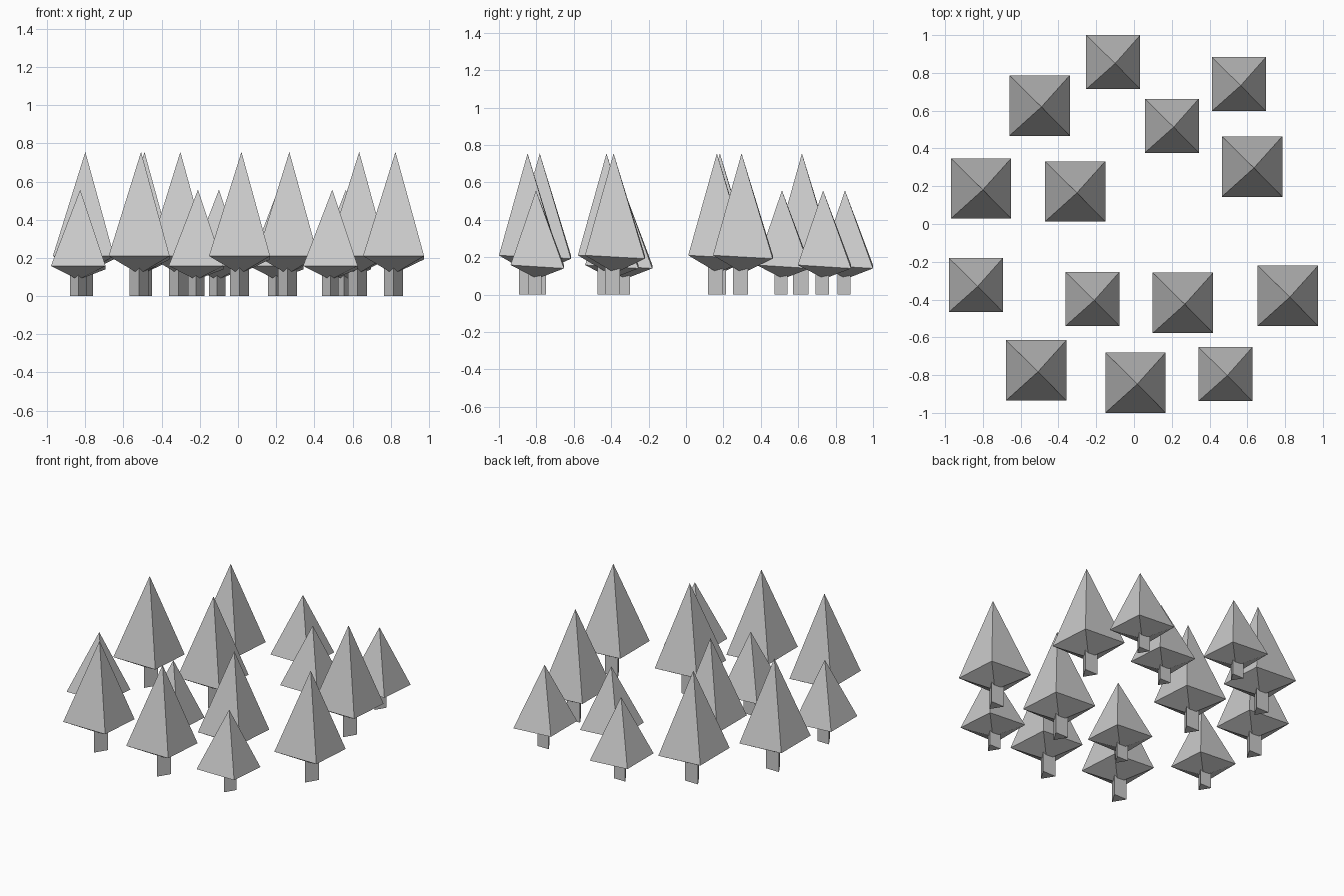
import bpy
import bmesh

cube = bpy.data.objects.get("Cube")
if cube:
    bpy.data.objects.remove(cube, do_unlink=True)

grey = bpy.data.materials.new("plain_grey")
grey.use_nodes = True
COLOUR = (0.6, 0.6, 0.6, 1)
grey.diffuse_color = COLOUR
grey.node_tree.nodes["Principled BSDF"].inputs["Base Color"].default_value = COLOUR


def make_mesh(name, build):
    mesh = bpy.data.meshes.new(name)
    bm = bmesh.new()
    build(bm)
    bmesh.ops.recalc_face_normals(bm, faces=bm.faces)
    bm.to_mesh(mesh)
    bm.free()
    mesh.materials.append(grey)
    return mesh


def crown(half, rim, tip, keel):
    """Four-sided crown with a drooping back corner and a tapered underside."""
    def build(bm):
        corners = [bm.verts.new((sx * half, sy * half, rim - (0.018 if sx + sy > 1 else 0)))
                   for sx, sy in ((-1, -1), (1, -1), (1, 1), (-1, 1))]
        top = bm.verts.new((0.01, -0.007, tip))
        bottom = bm.verts.new((0, 0, keel))
        for i in range(4):
            a, b = corners[i], corners[(i + 1) % 4]
            bm.faces.new((a, b, top))
            bm.faces.new((b, a, bottom))
    return build


def trunk(radius, height):
    """Three-sided trunk with one edge to the front."""
    def build(bm):
        ring = [bm.verts.new((x * radius, y * radius, 0))
                for x, y in ((0, -1), (0.92, 0.5), (-0.92, 0.5))]
        base = bm.faces.new(ring)
        ext = bmesh.ops.extrude_face_region(bm, geom=[base], use_keep_orig=True)
        verts = [v for v in ext["geom"] if isinstance(v, bmesh.types.BMVert)]
        bmesh.ops.translate(bm, verts=verts, vec=(0, 0, height))
    return build


# Two tree sizes, each with shared crown and trunk meshes
PARTS = {
    "large": (make_mesh("large_crown", crown(0.16, 0.21, 0.755, 0.115)),
              make_mesh("large_trunk", trunk(0.054, 0.17))),
    "small": (make_mesh("small_crown", crown(0.143, 0.158, 0.557, 0.085)),
              make_mesh("small_trunk", trunk(0.047, 0.125))),
}

# Where each tree stands
SPOTS = {
    "large": [(-0.50, 0.627), (0.625, 0.304), (-0.81, 0.188), (-0.312, 0.172),
              (0.259, -0.418), (0.815, -0.38), (-0.518, -0.775), (0.008, -0.84)],
    "small": [(-0.11, 0.857), (0.555, 0.74), (0.2, 0.52),
              (-0.837, -0.323), (-0.22, -0.397), (0.484, -0.795)],
}

for size, spots in SPOTS.items():
    for n, (x, y) in enumerate(spots, 1):
        for part, mesh in zip(("crown", "trunk"), PARTS[size]):
            obj = bpy.data.objects.new(f"{size}_tree_{n}_{part}", mesh)
            obj.location = (x, y, 0)
            bpy.context.collection.objects.link(obj)
